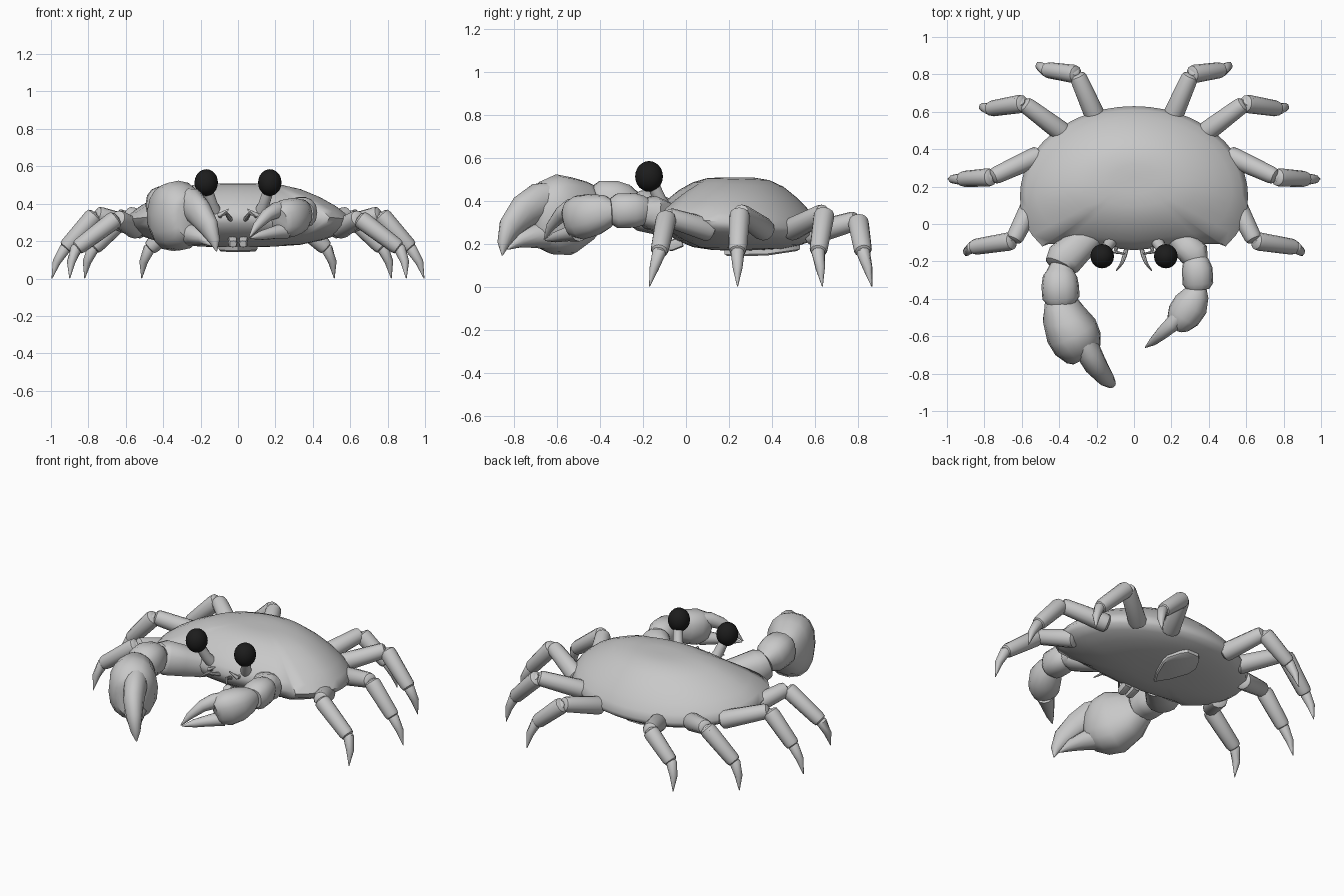
import bpy, bmesh, math
from mathutils import Vector

if "Cube" in bpy.data.objects:
    bpy.data.objects.remove(bpy.data.objects["Cube"])


def material(name, rgb):
    m = bpy.data.materials.new(name)
    m.diffuse_color = (*rgb, 1)
    m.use_nodes = True
    m.node_tree.nodes["Principled BSDF"].inputs["Base Color"].default_value = m.diffuse_color
    return m


GREY = material("shell grey", (0.58, 0.58, 0.58))
BLACK = material("eye black", (0.012, 0.012, 0.012))


def finish(name, bm, mat, angle=40):
    bmesh.ops.recalc_face_normals(bm, faces=bm.faces)
    me = bpy.data.meshes.new(name)
    bm.to_mesh(me)
    bm.free()
    ob = bpy.data.objects.new(name, me)
    bpy.context.collection.objects.link(ob)
    me.materials.append(mat)
    bpy.ops.object.select_all(action='DESELECT')
    ob.select_set(True)
    bpy.context.view_layer.objects.active = ob
    bpy.ops.object.shade_smooth_by_angle(angle=math.radians(angle))
    return ob


def loft(name, rings, mat=GREY, angle=40):
    """Skin a stack of closed rings and cap both ends."""
    bm = bmesh.new()
    rows = [[bm.verts.new(p) for p in r] for r in rings]
    n = len(rows[0])
    for a, b in zip(rows, rows[1:]):
        for i in range(n):
            j = (i + 1) % n
            bm.faces.new((a[i], a[j], b[j], b[i]))
    bm.faces.new(rows[0])
    bm.faces.new(rows[-1])
    return finish(name, bm, mat, angle)


def soft(v, power):
    return math.copysign(abs(v) ** power, v)


def limb(name, path, sides=12, square=1.0):
    """Tapered tube; path entries are x, y, z, half width, half height.
    A square value below 1 makes the section boxier."""
    pts = [Vector(p[:3]) for p in path]
    rings = []
    for i, p in enumerate(path):
        t = (pts[min(i + 1, len(pts) - 1)] - pts[max(i - 1, 0)]).normalized()
        side = t.cross(Vector((0, 0, 1))).normalized()
        up = side.cross(t)
        w, h = p[3], p[-1]
        rings.append([pts[i] + side * w * soft(math.cos(a), square) + up * h * soft(math.sin(a), square)
                      for a in (2 * math.pi * k / sides for k in range(sides))])
    return loft(name, rings)


def segment(name, a, b, ra, rb):
    """Leg or arm piece with rounded ends."""
    a, b = Vector(a), Vector(b)
    steps = ((0, .6), (.04, .92), (.12, 1), (.9, 1), (.97, .9), (1, .6))
    return limb(name, [(*a.lerp(b, t), (ra + (rb - ra) * t) * k) for t, k in steps])


# shell: round back, straight front edge with a small corner spine
half = [(0.61 * math.sin(a), 0.15 + 0.48 * math.cos(a))
        for a in (math.pi / 2 * k / 12 for k in range(13))]
half += [(.605, .08), (.58, 0), (.545, -.06), (.49, -.12), (.46, -.108), (.38, -.108),
         (.3, -.11), (.2, -.118), (.1, -.13), (0, -.14)]
outline = half + [(-x, y) for x, y in half[-2:0:-1]]
# scale, height, forward tilt of each ring
profile = [(.04, .508, 0), (.2, .508, .01), (.38, .5, .03), (.55, .475, .05), (.72, .43, .07),
           (.86, .38, .08), (.95, .335, .09), (1, .295, .09), (.98, .265, .08), (.9, .235, .06),
           (.75, .205, .04), (.55, .18, .02), (.3, .17, 0), (.04, .168, 0)]
CY = 0.24


def shell_point(x, y, s, z, tilt):
    """Scaled outline point, rounded off towards the crown."""
    u, v = x / .61, (y - .15) / (.48 if y > .15 else .29)
    r = math.hypot(u, v)
    k = s ** 4
    px = x * k + x / r * (1 - k)
    py = y * k + (.15 + (y - .15) / r) * (1 - k)
    return px * s, CY + (py - CY) * s, z - tilt * (py - CY) * s


loft("shell", [[shell_point(x, y, *row) for x, y in outline] for row in profile], GREY, 60)

# tail flap under the belly, pointing forwards
flap = [(0, .18), (.05, .26), (.1, .38), (.105, .43), (.07, .5), (.04, .53)]
flap += [(-x, y) for x, y in flap[:0:-1]]
loft("tail_flap", [[(x * s, .36 + (y - .36) * s, z + max(0, y - .36) * .14) for x, y in flap]
                   for s, z in ((.92, .142), (1, .15), (1, .185))])

# walking legs: hip, knee, ankle, tip (right side, mirrored)
legs = {
    "front": [(.54, .12, .26), (.645, -.09, .325), (.865, -.125, .16), (.9, -.17, 0)],
    "second": [(.5, .37, .26), (.76, .25, .345), (.925, .24, .16), (.995, .24, 0)],
    "third": [(.37, .48, .26), (.59, .645, .345), (.775, .615, .16), (.82, .635, 0)],
    "rear": [(.2, .56, .24), (.305, .8, .31), (.475, .825, .16), (.515, .865, 0)],
}
for sx, sd in ((1, "right"), (-1, "left")):
    for nm, joints in legs.items():
        h, k, a, t = [Vector((x * sx, y, z)) for x, y, z in joints]
        segment(f"{sd}_{nm}_thigh", h, k, .056, .045)
        segment(f"{sd}_{nm}_knee", k + (k - h) * .1, k + (a - k) * .15, .03, .035)
        segment(f"{sd}_{nm}_shin", k, a, .05, .042)
        bend = a.lerp(t, .5) + Vector((.01 * sx, 0, .008))
        limb(f"{sd}_{nm}_foot", [(*(a + (k - a) * .08), .025), (*a, .032),
                                 (*bend, .023), (*t, .002)], 10)

    # eyes on stalks
    limb(f"{sd}_eye_stalk", [(.11 * sx, -.07, .33, .036), (.14 * sx, -.12, .4, .03),
                             (.165 * sx, -.155, .48, .028)])
    bm = bmesh.new()
    bmesh.ops.create_icosphere(bm, subdivisions=3, radius=.065)
    bmesh.ops.scale(bm, vec=(.97, 1, 1.1), verts=bm.verts)
    bmesh.ops.translate(bm, vec=(.17 * sx, -.172, .513), verts=bm.verts)
    finish(f"{sd}_eye", bm, BLACK)

    # feelers
    limb(f"{sd}_inner_feeler", [(.035 * sx, -.11, .31, .012), (.05 * sx, -.17, .33, .012),
                                (.065 * sx, -.21, .35, .009), (.095 * sx, -.25, .33, .003)], 8)
    limb(f"{sd}_outer_feeler", [(.09 * sx, -.1, .33, .014), (.1 * sx, -.15, .34, .012),
                                (.05 * sx, -.16, .37, .004)], 8)
    # mouth plates
    limb(f"{sd}_mouth_plate", [(.03 * sx, -.02, .21, .025), (.028 * sx, -.07, .19, .025),
                               (.026 * sx, -.09, .185, .018)], 8, .6)

# large left claw
limb("large_upper_arm", [(-.2, -.03, .3, .075), (-.3, -.12, .33, .09), (-.375, -.19, .355, .1),
                         (-.395, -.225, .365, .085), (-.4, -.24, .37, .05)], 14, .85)
limb("large_wrist", [(-.39, -.21, .37, .055), (-.392, -.255, .38, .075), (-.395, -.28, .385, .092),
                     (-.395, -.33, .395, .1), (-.39, -.395, .395, .1), (-.387, -.42, .39, .08)], 14, .85)
limb("large_hand", [(-.385, -.395, .395, .07, .08), (-.388, -.42, .385, .09, .11),
                    (-.375, -.485, .36, .118, .155), (-.335, -.57, .335, .142, .192),
                    (-.3, -.64, .325, .135, .175), (-.27, -.7, .32, .1, .135),
                    (-.26, -.72, .32, .07, .1)], 16, .85)
limb("large_upper_finger", [(-.29, -.6, .415, .06, .075), (-.245, -.68, .395, .068, .09),
                            (-.205, -.755, .35, .062, .08), (-.155, -.82, .275, .046, .06),
                            (-.125, -.85, .2, .028, .03), (-.115, -.855, .145, .003)], 14)
limb("large_lower_finger", [(-.29, -.62, .24, .08, .07), (-.23, -.71, .235, .06, .055),
                            (-.18, -.78, .215, .038, .035), (-.135, -.83, .175, .004)], 12)

# small right claw
limb("small_upper_arm", [(.2, -.03, .3, .06), (.28, -.12, .33, .075), (.325, -.165, .345, .08),
                         (.335, -.2, .35, .06)], 14, .85)
limb("small_wrist", [(.325, -.17, .355, .05), (.33, -.2, .355, .07), (.338, -.24, .355, .082),
                     (.342, -.32, .352, .082), (.345, -.35, .35, .06)], 14, .85)
limb("small_hand", [(.345, -.335, .35, .045, .05), (.335, -.37, .348, .068, .078),
                    (.305, -.43, .335, .094, .098), (.265, -.49, .322, .092, .104),
                    (.235, -.535, .315, .068, .085), (.225, -.55, .31, .045, .06)], 16, .88)
limb("small_upper_finger", [(.25, -.48, .375, .04), (.205, -.535, .365, .042, .045),
                            (.155, -.58, .338, .035), (.1, -.63, .28, .022), (.06, -.66, .22, .003)], 12)
limb("small_lower_finger", [(.25, -.5, .255, .05, .045), (.19, -.55, .245, .038, .034),
                            (.12, -.61, .23, .024), (.065, -.655, .215, .003)], 12)
